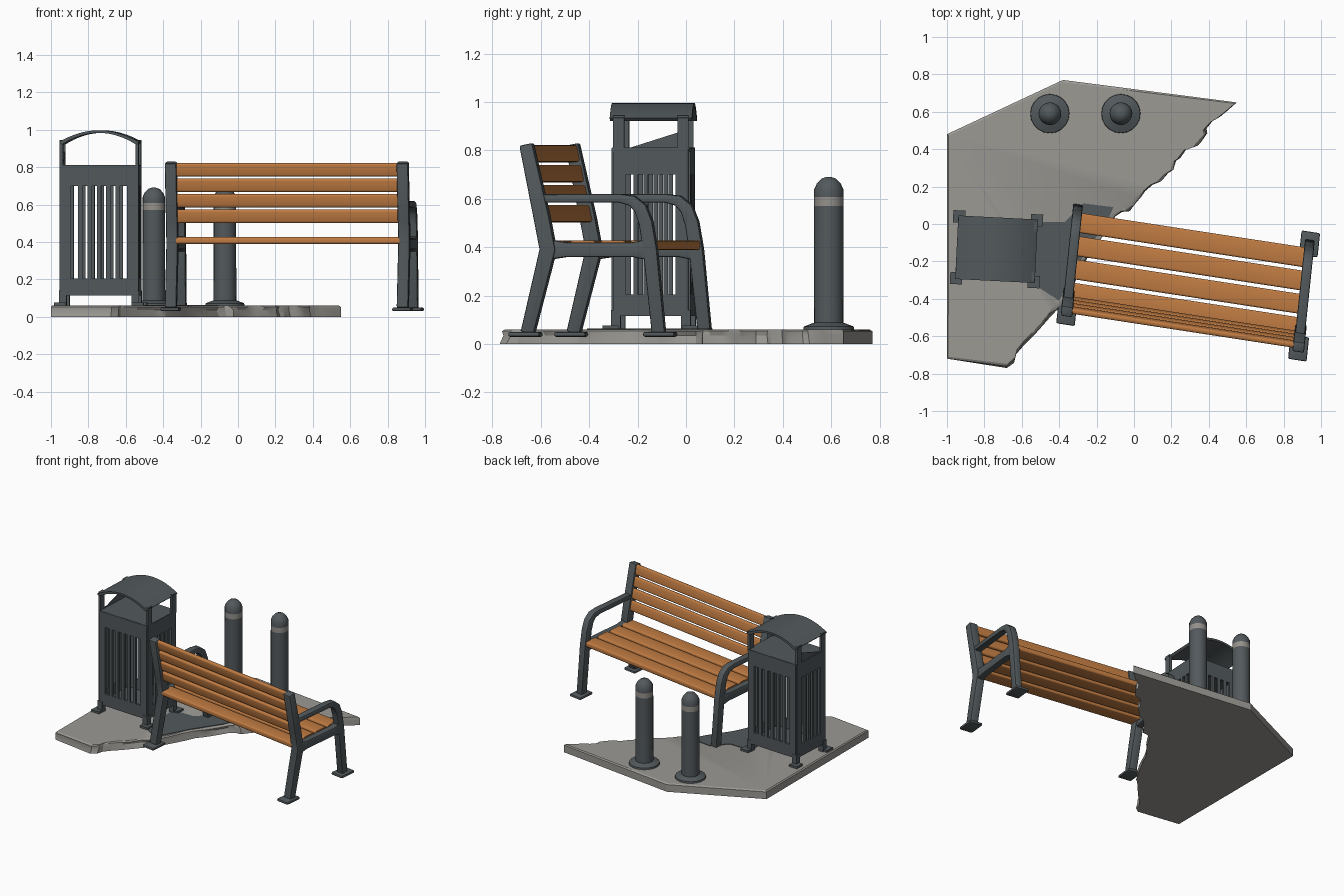
import bpy, bmesh, math, random
from mathutils import Matrix, Vector

random.seed(4)
cube = bpy.data.objects.get("Cube")
if cube:
    bpy.data.objects.remove(cube, do_unlink=True)


def material(name, rgb):
    m = bpy.data.materials.new(name)
    m.use_nodes = True
    m.diffuse_color = (*rgb, 1)
    m.node_tree.nodes["Principled BSDF"].inputs["Base Color"].default_value = (*rgb, 1)
    return m


METAL = material("dark_grey_metal", (0.085, 0.1, 0.107))
WOOD = material("orange_wood", (0.53, 0.2, 0.055))
STONE = material("pale_concrete", (0.33, 0.32, 0.295))
BAND = material("light_grey_band", (0.3, 0.285, 0.26))


def finish(name, bm, mats, matrix=Matrix(), bevel=0, angle=35):
    """Bevel, place and shade a bmesh, then link it as an object."""
    bmesh.ops.recalc_face_normals(bm, faces=bm.faces)
    if bevel:
        bm.normal_update()
        sharp = [e for e in bm.edges if e.calc_face_angle(0) > 0.6]
        bmesh.ops.bevel(bm, geom=sharp, offset=bevel, segments=2, profile=0.5, affect='EDGES')
    bm.transform(matrix)
    mesh = bpy.data.meshes.new(name)
    bm.to_mesh(mesh)
    bm.free()
    mesh.shade_smooth()
    mesh.set_sharp_from_angle(angle=math.radians(angle))
    for m in mats:
        mesh.materials.append(m)
    ob = bpy.data.objects.new(name, mesh)
    bpy.context.collection.objects.link(ob)
    return ob


def add_box(bm, center, size, tilt=0):
    m = Matrix.Translation(center) @ Matrix.Rotation(tilt, 4, 'X') @ Matrix.Diagonal((*size, 1))
    bmesh.ops.create_cube(bm, size=1, matrix=m)


def add_prism(bm, points, depth):
    """Extrude a closed loop of 3D points along a vector."""
    face = bm.faces.new([bm.verts.new(p) for p in points])
    ext = bmesh.ops.extrude_face_region(bm, geom=[face])
    moved = [g for g in ext["geom"] if isinstance(g, bmesh.types.BMVert)]
    bmesh.ops.translate(bm, verts=moved, vec=depth)


def add_strip(bm, path, thick, width, u):
    """Flat bar following a path in the local y-z plane."""
    pts = [Vector(p) for p in path]
    left, right = [], []
    for i, p in enumerate(pts):
        a = (p - pts[i - 1]).normalized() if i else None
        b = (pts[i + 1] - p).normalized() if i < len(pts) - 1 else None
        a, b = a or b, b or a
        t = (a + b).normalized()
        n = Vector((-t.y, t.x)) * thick[i] / 2 / max(0.5, t.dot(a))
        left.append(p + n)
        right.append(p - n)
    loop = [(u - width / 2, p.x, p.y) for p in left + right[::-1]]
    add_prism(bm, loop, (width, 0, 0))


# Broken concrete slab
outline = [(-1, -0.72), (-1, 0.48), (-0.38, 0.77), (0.55, 0.65)]
broken = [(0.55, 0.65), (0.42, 0.55), (0.36, 0.44), (0.28, 0.40), (0.21, 0.29), (0.1, 0.21),
          (0.0, 0.1), (-0.1, 0.04), (-0.24, -0.16), (-0.38, -0.42), (-0.45, -0.5),
          (-0.59, -0.65), (-0.68, -0.77)]
rough = []
for a, b in zip(broken, broken[1:]):
    for k in range(3):
        p = Vector(a).lerp(Vector(b), k / 3)
        if k:
            p += Vector((random.uniform(-1, 1), random.uniform(-1, 1))) * 0.014
        rough.append(p)
loop = [Vector(p) for p in outline[:3]] + rough + [Vector(broken[-1])]
bm = bmesh.new()
rings = []
for z in (0, 0.035, 0.053, 0.06):
    ring = []
    for i, p in enumerate(loop):
        inset = 0.012 if z == 0.06 else 0
        if i > 3 and z > 0:
            inset += random.uniform(0, 0.02)
        q = p - (p - Vector((-0.5, 0.1))).normalized() * inset
        ring.append(bm.verts.new((q.x, q.y, z)))
    rings.append(ring)
bm.faces.new(rings[0])
bm.faces.new(rings[-1])
for low, high in zip(rings, rings[1:]):
    for i in range(len(loop)):
        j = (i + 1) % len(loop)
        bm.faces.new((low[i], low[j], high[j], high[i]))
finish("concrete_slab", bm, [STONE], angle=25)

# Dark paving patch between bin and bench
bm = bmesh.new()
patch = [(-0.54, 0.01), (-0.37, 0.01), (-0.27, 0.11), (-0.11, 0.09), (-0.14, 0.02),
         (-0.27, -0.17), (-0.4, -0.41), (-0.54, -0.32)]
add_prism(bm, [(x, y, 0.059) for x, y in patch], (0, 0, 0.005))
finish("dark_paving_patch", bm, [METAL])

# Bench: local x along the seat, local y towards its front
along = Vector((math.cos(0.152), -math.sin(0.152), 0))
forward = Vector((math.sin(0.105), math.cos(0.105), 0))
BENCH = Matrix((along, forward, (0, 0, 1))).transposed().to_4x4()
BENCH.translation = (0.29, -0.285, 0)

for side, u in (("right", -0.627), ("left", 0.627)):
    bm = bmesh.new()
    # Rear leg running up into the back post
    add_strip(bm, [(-0.275, 0.045), (-0.19, 0.39), (-0.215, 0.52), (-0.28, 0.825)],
              [0.055, 0.065, 0.065, 0.055], 0.062, u)
    # Front leg bending into the armrest
    add_strip(bm, [(0.27, 0.045), (0.235, 0.39), (0.217, 0.5), (0.195, 0.56), (0.16, 0.592),
                   (0.11, 0.602), (-0.225, 0.602)],
              [0.055, 0.058, 0.056, 0.052, 0.044, 0.036, 0.034], 0.052, u)
    # Seat rail with deeper ends
    add_strip(bm, [(-0.19, 0.39), (-0.11, 0.39), (0.16, 0.39), (0.235, 0.39)],
              [0.085, 0.06, 0.06, 0.09], 0.05, u)
    for v in (-0.285, 0.275):
        add_box(bm, (u, v, 0.04), (0.1, 0.13, 0.02))
    finish(side + "_bench_frame", bm, [METAL], BENCH, 0.008)


def slat(name, v, z, size, tilt):
    """Softly bowed wooden board."""
    bm = bmesh.new()
    add_box(bm, (0, 0, 0), size)
    ends = [e for e in bm.edges if abs(e.verts[0].co.x - e.verts[1].co.x) > 0.5]
    bmesh.ops.bevel(bm, geom=ends, offset=0.011, segments=3, profile=0.5, affect='EDGES')
    m = BENCH @ Matrix.Translation((0, v, z)) @ Matrix.Rotation(tilt, 4, 'X')
    finish(name, bm, [WOOD], m, angle=60)


for i in range(4):
    z = 0.787 - i * 0.083
    slat(f"back_slat_{i + 1}", -0.207 - (z - 0.5) * 0.21, z, (1.21, 0.03, 0.072), 0.21)
    slat(f"seat_slat_{i + 1}", 0.2 - i * 0.125, 0.408, (1.21, 0.106, 0.038), 0)

# Litter bin: local frame centred on the body
BIN = Matrix.Translation((-0.735, -0.135, 0)) @ Matrix.Rotation(-0.05, 4, 'Z')
HX, HY = 0.203, 0.155


def slotted_panel(name, half, offset, count, turn):
    """Panel with rails above and below a row of upright bars."""
    bm = bmesh.new()
    add_box(bm, (0, offset, 0.16), (half * 2, 0.016, 0.09))
    add_box(bm, (0, offset, 0.755), (half * 2, 0.016, 0.11))
    for s in (-1, 1):
        add_box(bm, (s * (half - 0.026), offset, 0.45), (0.052, 0.016, 0.51))
    pitch = (half * 2 - 0.104) / count
    for i in range(1, count):
        x = -half + 0.052 + i * pitch
        add_box(bm, (x, offset, 0.45), (pitch * 0.46, 0.016, 0.51))
    finish(name, bm, [METAL], BIN @ Matrix.Rotation(turn, 4, 'Z'))


for name, turn in (("rear", 0), ("front", math.pi)):
    slotted_panel(f"bin_{name}_panel", HX, HY, 6, turn)
for name, turn in (("left", -math.pi / 2), ("right", math.pi / 2)):
    slotted_panel(f"bin_{name}_panel", HY, HX, 5, turn)

bm = bmesh.new()
for z in (0.125, 0.803):
    add_box(bm, (0, 0, z), (HX * 2 + 0.012, HY * 2 + 0.012, 0.018))
finish("bin_floor_and_lid", bm, [METAL], BIN)

bm = bmesh.new()
for sx in (-1, 1):
    for sy in (-1, 1):
        add_box(bm, (sx * HX, sy * (HY - 0.022), 0.875), (0.018, 0.046, 0.14))
        add_box(bm, (sx * (HX - 0.01), sy * (HY - 0.01), 0.1), (0.04, 0.04, 0.08))
        add_box(bm, (sx * (HX + 0.005), sy * (HY + 0.01), 0.067), (0.065, 0.065, 0.018))
finish("bin_posts_and_feet", bm, [METAL], BIN)

# Arched bin roof
bm = bmesh.new()
steps = [i / 8 - 1 for i in range(17)]
arch = [(0.213 * t, 0.935 + 0.062 * (1 - t * t)) for t in steps]
section = [(x, z) for x, z in arch] + [(x * 0.93, z - 0.014) for x, z in arch[::-1]]
add_prism(bm, [(x, -HY - 0.015, z) for x, z in section], (0, HY * 2 + 0.03, 0))
finish("bin_roof", bm, [METAL], BIN)

# Sloping guard inside the bin opening
bm = bmesh.new()
add_prism(bm, [(-0.2, -0.11, 0.81), (-0.2, 0.11, 0.81), (-0.2, 0.11, 0.88)], (0.006, 0, 0))
finish("bin_opening_guard", bm, [METAL], BIN)

# Bollards: turned profile with a pale band below the cap
profile = [(0.105, 0.058), (0.103, 0.072), (0.075, 0.083), (0.061, 0.088), (0.06, 0.57),
           (0.06, 0.608), (0.06, 0.64), (0.049, 0.664), (0.03, 0.684), (0.012, 0.69)]
for side, x in (("right", -0.45), ("left", -0.07)):
    bm = bmesh.new()
    seg = 20
    rings = [[bm.verts.new((r * math.cos(k * math.tau / seg), r * math.sin(k * math.tau / seg), z))
              for k in range(seg)] for r, z in profile]
    for i, (low, high) in enumerate(zip(rings, rings[1:])):
        for k in range(seg):
            j = (k + 1) % seg
            face = bm.faces.new((low[k], low[j], high[j], high[k]))
            face.material_index = int(i == 4)
    bm.faces.new(rings[0])
    bm.faces.new(rings[-1])
    finish(side + "_bollard", bm, [METAL, BAND], Matrix.Translation((x, 0.59, 0)))
